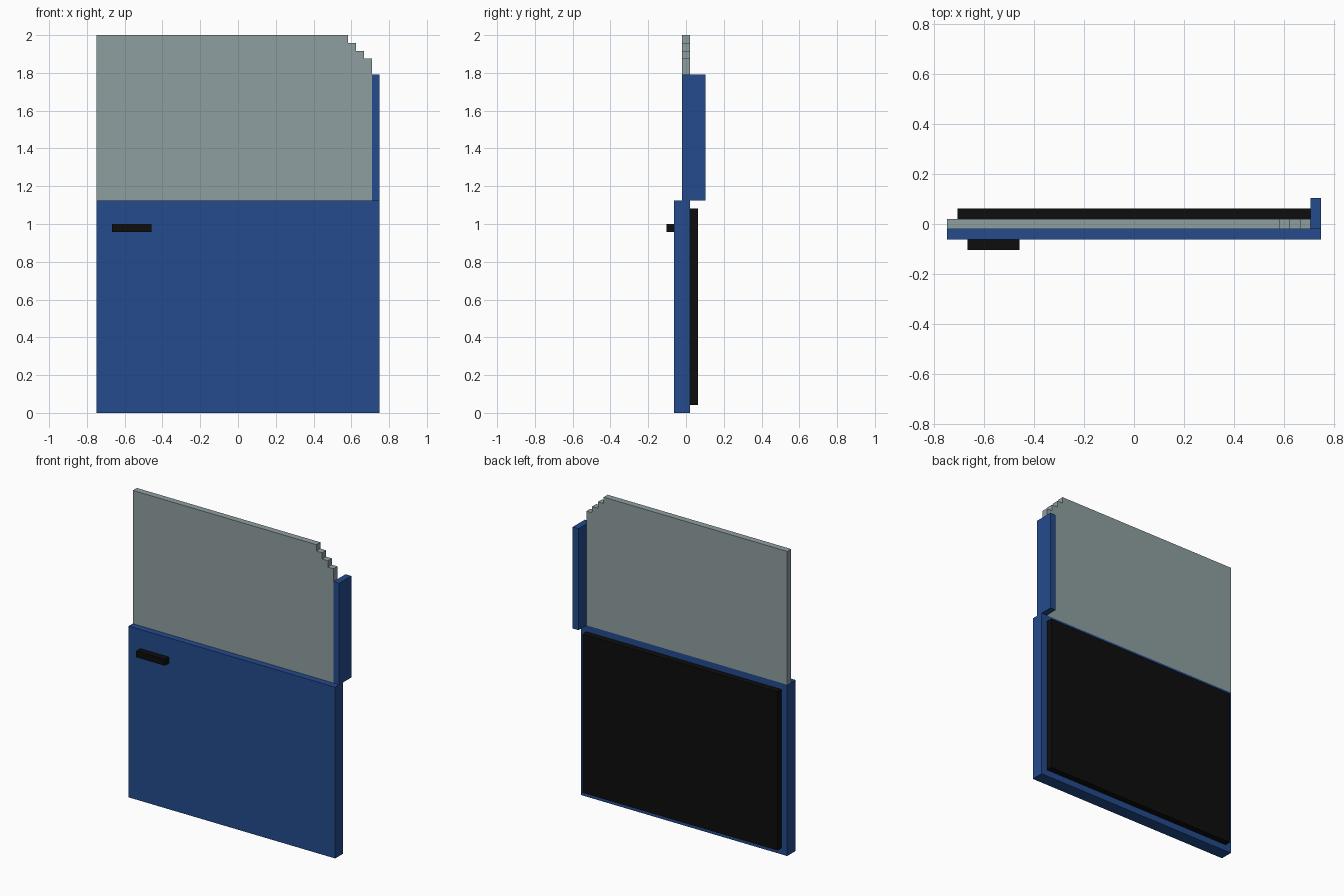
import bpy, bmesh

if "Cube" in bpy.data.objects:
    bpy.data.objects.remove(bpy.data.objects["Cube"])

U = 1 / 24  # block unit: the model is 48 units tall


def material(name, rgb):
    m = bpy.data.materials.new(name)
    m.diffuse_color = (*rgb, 1)
    m.use_nodes = True
    m.node_tree.nodes["Principled BSDF"].inputs["Base Color"].default_value = m.diffuse_color
    return m


BLUE = material("blue_paint", (0.017, 0.07, 0.27))
GREY = material("grey_glass", (0.275, 0.345, 0.355))
BLACK = material("black_trim", (0.004, 0.004, 0.004))


def plate(name, profile, y0, y1, mat):
    """Extrude an x-z outline (in units) from y0 to y1."""
    bm = bmesh.new()
    face = bm.faces.new([bm.verts.new((x * U, y0 * U, z * U)) for x, z in profile])
    ext = bmesh.ops.extrude_face_region(bm, geom=[face])
    verts = [v for v in ext["geom"] if isinstance(v, bmesh.types.BMVert)]
    bmesh.ops.translate(bm, verts=verts, vec=(0, (y1 - y0) * U, 0))
    bmesh.ops.recalc_face_normals(bm, faces=bm.faces)
    mesh = bpy.data.meshes.new(name)
    bm.to_mesh(mesh)
    bm.free()
    mesh.materials.append(mat)
    ob = bpy.data.objects.new(name, mesh)
    bpy.context.collection.objects.link(ob)
    return ob


def box(name, x0, x1, y0, y1, z0, z1, mat):
    return plate(name, [(x0, z0), (x1, z0), (x1, z1), (x0, z1)], y0, y1, mat)


# Lower door body, inner lining and outer handle
box("door_panel", -18, 18, -1.5, 0.5, 0, 27, BLUE)
box("inner_lining", -17, 17, 0.5, 1.5, 1, 26, BLACK)
box("door_handle", -16, -11, -2.5, -1.5, 23, 24, BLACK)

# Window with a stepped upper corner
outline = [(-18, 27), (17, 27)]
for i in range(4):
    outline += [(17 - i, 45 + i), (16 - i, 45 + i)]
outline[-1] = (-18, 48)
plate("window", outline, -0.5, 0.5, GREY)

# Upright post beside the window
box("window_post", 17, 18, -0.5, 2.5, 27, 43, BLUE)
